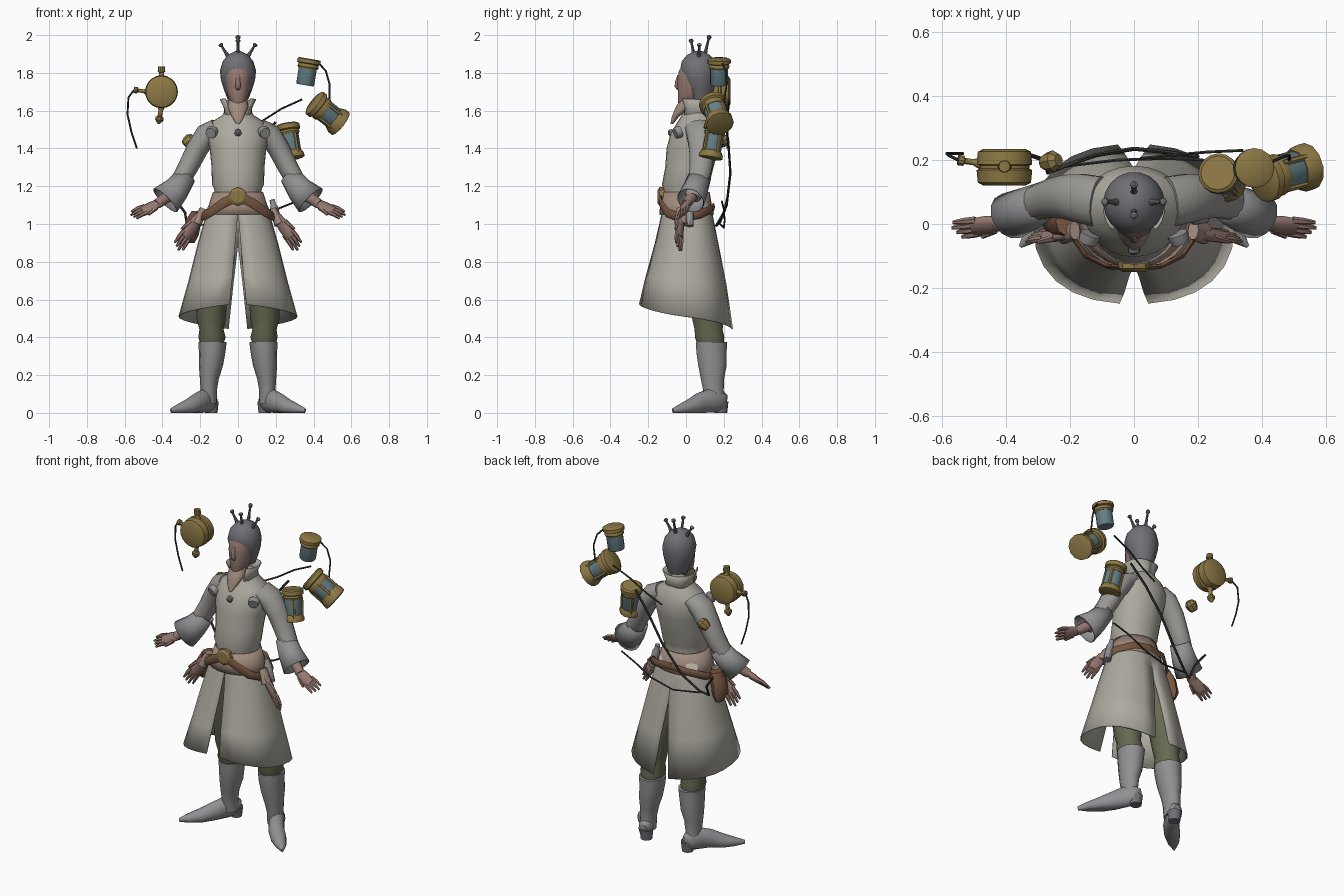
import bpy, bmesh
from math import sin, cos, pi, asin, copysign, radians
from mathutils import Vector as V

def mat(name, r, g, b):
    m = bpy.data.materials.new(name)
    m.diffuse_color = (r, g, b, 1)
    return m

COAT = mat("coat_cloth", .42, .40, .35)
GREY = mat("grey_leather", .28, .28, .29)
SLEEVE = mat("sleeve_cloth", .33, .32, .30)
DARK = mat("dark_cap", .16, .16, .18)
SKIN = mat("skin", .30, .19, .16)
TAN = mat("tan_sash", .36, .26, .21)
BROWN = mat("brown_leather", .18, .09, .05)
GREEN = mat("green_cloth", .13, .14, .08)
GOLD = mat("brass", .27, .19, .06)
TEAL = mat("teal_glass", .13, .22, .25)
BLACK = mat("cord", .04, .04, .04)

def make(name, verts, faces, m, mirror=False, thick=0, angle=50):
    me = bpy.data.meshes.new(name)
    me.from_pydata(verts, [], faces)
    bm = bmesh.new()
    bm.from_mesh(me)
    bmesh.ops.recalc_face_normals(bm, faces=bm.faces)
    bm.to_mesh(me)
    bm.free()
    me.materials.append(m)
    ob = bpy.data.objects.new(name, me)
    bpy.context.collection.objects.link(ob)
    bpy.ops.object.select_all(action='DESELECT')
    ob.select_set(True)
    bpy.context.view_layer.objects.active = ob
    bpy.ops.object.shade_smooth_by_angle(angle=radians(angle))
    if thick:
        ob.modifiers.new("thickness", 'SOLIDIFY').thickness = thick
    if mirror:
        ob.modifiers.new("mirror", 'MIRROR')
    return ob

# elliptical rings (x, y, z, width radius, depth radius) skinned along a path
def tube(name, pts, m, n=14, axis=None, up=(0, 1, 0), caps=True, floor=False, **kw):
    P = [V(p[:3]) for p in pts]
    verts, faces = [], []
    for i, p in enumerate(pts):
        t = V(axis) if axis else P[min(i + 1, len(P) - 1)] - P[max(i - 1, 0)]
        t.normalize()
        s = V(up).cross(t).normalized()
        q = t.cross(s)
        for j in range(n):
            a = 2 * pi * j / n
            v = P[i] + s * p[3] * cos(a) + q * p[-1] * sin(a)
            if floor:
                v.z = max(v.z, 0)
            verts.append(v)
    for i in range(len(P) - 1):
        for j in range(n):
            k = (j + 1) % n
            faces.append((i*n + j, i*n + k, (i+1)*n + k, (i+1)*n + j))
    if caps:
        faces += [tuple(range(n))[::-1], tuple(range((len(P)-1)*n, len(P)*n))]
    return make(name, verts, faces, m, **kw)

# half-round cloth panel: rows of (front z, back z, rx, ry, cy, front gap, back gap)
def panel(name, rows, m, n=12, e=.85, **kw):
    verts, faces = [], []
    for zf, zb, rx, ry, cy, gf, gb in rows:
        a0, a1 = asin((gf / rx)**(1/e)), pi - asin((gb / rx)**(1/e))
        for j in range(n + 1):
            u = j / n
            a = a0 + (a1 - a0) * u
            c, s = cos(a), sin(a)
            verts.append((rx * abs(s)**e, cy - copysign(ry * abs(c)**e, c), zf + (zb - zf) * u))
    w = n + 1
    for i in range(len(rows) - 1):
        for j in range(n):
            faces.append((i*w + j, i*w + j + 1, (i+1)*w + j + 1, (i+1)*w + j))
    return make(name, verts, faces, m, mirror=True, **kw)

# turned profile (t along axis, radius) between two points
def turned(name, a, b, prof, m, n=16, **kw):
    a, b = V(a), V(b)
    d = b - a
    up = (1, 0, 0) if abs(d.normalized().y) > .8 else (0, 1, 0)
    return tube(name, [(*(a + d * t), r) for t, r in prof], m, n=n, axis=tuple(d), up=up, angle=35, **kw)

def cord(name, pts, r=.005):
    return tube(name, [(*p, r) for p in pts], BLACK, n=6)

# palm with four fingers and a thumb
def hand(name, a, b, spread, m):
    a, b, s = V(a), V(b), V(spread).normalized()
    d, up = b - a, tuple(s)
    tube(name + "_palm", [(*a, .018, .026), (*(a + d*.3), .02, .034), (*(a + d*.62), .014, .034)], m, n=10, up=up, mirror=True)
    for k in range(4):
        o = s * (k - 1.5) * .018
        p, q = a + d*.5 + o, a + d*(1 - .06 * abs(k - 1)) + o * 1.2
        tube(f"{name}_finger_{k}", [(*p, .012), (*((p + q)/2 + V((0, 0, .004))), .011), (*q, .006)], m, n=6, up=up, mirror=True)
    p = a + d*.2 + s*.025
    tube(name + "_thumb", [(*p, .013), (*(p + d*.3 + s*.02), .007)], m, n=6, up=up, mirror=True)

Z = (0, 0, 1)

# boots and trousers
tube("boot_shaft", [(.155, .15, .05, .045, .055), (.155, .145, .12, .043, .056), (.152, .14, .18, .05, .063), (.143, .14, .25, .064, .077),
     (.137, .135, .32, .07, .082), (.135, .135, .375, .075, .085)], GREY, axis=Z, mirror=True)
tube("boot_foot", [(.14, .21, .055, .02, .04), (.145, .19, .06, .04, .055), (.175, .13, .065, .045, .065), (.215, .07, .05, .046, .055),
     (.265, .02, .03, .045, .042), (.315, -.03, .02, .032, .026), (.355, -.07, .012, .006, .012)], GREY, up=Z, floor=True, mirror=True)
turned("boot_heel", (.142, .185, 0), (.142, .185, .06), [(0, .033), (1, .04)], DARK, mirror=True)
tube("trouser_leg", [(.138, .13, .36, .06, .07), (.138, .125, .4, .072, .08), (.14, .12, .44, .064, .076), (.142, .115, .5, .077, .085),
     (.138, .1, .6, .08, .09), (.1, .06, .8, .08, .09), (.07, .03, 1.05, .06, .09)], GREEN, axis=Z, mirror=True)

# long coat: split skirt and torso
panel("coat_skirt", [(1.13, 1.13, .135, .12, .005, 0, 0), (1.03, 1.03, .175, .14, .005, .003, 0), (.9, .88, .215, .17, .005, .015, .001),
      (.72, .68, .262, .215, 0, .03, .025), (.575, .445, .315, .25, 0, .045, .05)], COAT, thick=.006)
tube("coat_torso", [(0, 0, 1.13, .13, .12), (0, -.003, 1.18, .124, .117), (0, -.002, 1.21, .138, .125), (0, .018, 1.3, .14, .128), (0, .035, 1.4, .15, .138),
     (0, .05, 1.48, .165, .132), (0, .06, 1.54, .14, .105), (0, .062, 1.575, .085, .085), (0, .06, 1.61, .06, .065)], COAT, n=24, axis=Z)
panel("collar", [(1.55, 1.57, .075, .075, .06, .035, 0), (1.61, 1.61, .068, .075, .06, .045, 0), (1.665, 1.655, .092, .09, .055, .065, 0)], COAT, thick=.005)
tube("neckcloth", [(0, -.075, 1.53, .008, .008), (0, -.055, 1.57, .035, .02), (0, -.01, 1.62, .055, .045), (0, .02, 1.66, .05, .05)], TAN, axis=Z)
turned("chest_button", (0, -.095, 1.48), (0, -.07, 1.485), [(0, .008), (.3, .018), (1, .018)], DARK)
turned("chest_badge", (.145, -.058, 1.48), (.135, -.03, 1.49), [(0, .028), (.6, .032), (1, .032)], GREY, mirror=True)
turned("shoulder_disc", (.185, .1, 1.515), (.165, .095, 1.48), [(0, .035), (.4, .05), (1, .055)], GREY, mirror=True)

# sleeves, flared cuffs and hands
tube("sleeve", [(.11, .07, 1.51, .05, .08), (.165, .08, 1.475, .062, .078), (.215, .085, 1.4, .058, .07), (.26, .08, 1.31, .054, .062),
     (.31, .065, 1.22, .05, .056), (.37, .035, 1.14, .038, .042)], SLEEVE, mirror=True)
tube("cuff", [(.275, .075, 1.255, .055, .06), (.325, .05, 1.185, .07, .068), (.385, .025, 1.125, .088, .074)], GREY, caps=False, thick=.005, mirror=True)
tube("forearm", [(.33, .05, 1.175, .034), (.43, .0, 1.105, .026)], SKIN, mirror=True)
hand("hand", (.41, .005, 1.115), (.565, -.02, 1.04), (-.3, -.75, -.65), SKIN)

# head: face, nose, ear guards, cap and knobbed spikes
tube("face", [(0, -.01, 1.63, .025, .03), (0, .01, 1.655, .046, .055), (0, .025, 1.7, .06, .07), (0, .035, 1.76, .07, .082),
     (0, .04, 1.81, .072, .08), (0, .055, 1.86, .06, .06)], SKIN, axis=Z)
tube("nose", [(0, -.035, 1.79, .01, .01), (0, -.047, 1.75, .012, .012), (0, -.046, 1.725, .016, .014), (0, -.036, 1.71, .01, .01)], SKIN, n=8, axis=Z)
tube("cap", [(0, .08, 1.66, .055, .055), (0, .075, 1.71, .074, .075), (0, .07, 1.76, .09, .088), (0, .065, 1.81, .096, .098),
     (0, .065, 1.86, .082, .09), (0, .066, 1.895, .054, .062), (0, .066, 1.915, .015, .02)], DARK, n=18, axis=Z)
for i, (x, y, z) in enumerate([(0, .125, 2), (0, .025, 1.98), (.095, .07, 1.955), (-.095, .07, 1.955)]):
    turned(f"cap_spike_{i}", (x*.5, .066 + (y - .066)*.5, 1.88), (x, y, z),
           [(0, .014), (.4, .008), (.78, .006), (.86, .012), (.95, .012), (1, .005)], DARK, n=8)

# waist sash, belt straps and buckle
tube("sash", [(0, .003, 1.05, .178, .145), (0, 0, 1.1, .155, .137), (0, 0, 1.17, .133, .125)], TAN, n=24, axis=Z, caps=False, thick=.006)
tube("belt_strap", [(0, -.138, 1.15, .008, .025), (.08, -.133, 1.11, .008, .025), (.15, -.1, 1.06, .008, .024), (.2, -.03, 1.03, .008, .022),
     (.185, .07, 1.05, .008, .022), (.1, .135, 1.08, .008, .022), (0, .145, 1.09, .008, .022)], BROWN, n=8, up=Z, mirror=True)
turned("buckle", (0, -.15, 1.145), (0, -.115, 1.145), [(0, .035), (.3, .05), (1, .05)], GOLD, n=8)

# spare gloves hanging at both hips, pouch at one
hand("spare_glove", (.205, -.03, 1.04), (.325, -.04, .865), (.75, -.45, .45), SKIN)
tube("spare_glove_cuff", [(.185, -.02, 1.08, .018, .03), (.22, -.03, 1.0, .028, .034)], TAN, n=10, mirror=True)
tube("pouch", [(-.25, .03, .9, .02, .03), (-.25, .02, .94, .042, .055), (-.235, .015, 1.02, .042, .055), (-.215, .01, 1.07, .03, .045)], BROWN, n=8, axis=Z)
turned("hip_vial", (.215, .02, .99), (.18, .02, 1.13), [(0, .022), (.7, .022), (.8, .014), (1, .014)], GREY, n=10)

# round brass flask with cap and two spouts
turned("flask_body", (-.405, .12, 1.7), (-.405, .235, 1.7), [(0, .065), (.08, .083), (.42, .087), (.46, .078), (.54, .078), (.58, .087), (.92, .083), (1, .065)], GOLD, n=20)
turned("flask_cap", (-.405, .18, 1.77), (-.405, .18, 1.835), [(0, .025), (.3, .014), (.5, .014), (.55, .02), (1, .018)], GOLD, n=10)
turned("flask_side_spout", (-.48, .19, 1.7), (-.55, .2, 1.71), [(0, .02), (.3, .01), (.7, .01), (.75, .017), (1, .017)], GOLD, n=10)
turned("flask_lower_spout", (-.405, .18, 1.63), (-.42, .18, 1.53), [(0, .022), (.3, .012), (.6, .012), (.65, .022), (.8, .022), (1, .006)], GOLD, n=10)
turned("small_fitting", (-.235, .2, 1.46), (-.285, .19, 1.42), [(0, .02), (.3, .034), (.7, .03), (1, .02)], GOLD, n=8)

# glass jars with brass ends: bottom, top, glass radius, rim radius, lid start, foot size
jars = [((.355, .175, 1.735), (.378, .175, 1.875), .048, .062, .62, 0),
        ((.545, .18, 1.53), (.4, .14, 1.645), .06, .075, .62, .28),
        ((.29, .13, 1.35), (.262, .16, 1.53), .05, .063, .68, .2)]
for i, (a, b, r, R, lid, foot) in enumerate(jars):
    d = V(b) - V(a)
    turned(f"jar_glass_{i}", a, b, [(0, r*.9), (.05, r), (.9, r)], TEAL)
    turned(f"jar_lid_{i}", a, b, [(lid, r*1.05), (lid + .06, R*.9), (.8, R*.85), (.83, R), (.96, R), (1, R*.85)], GOLD)
    if foot:
        turned(f"jar_foot_{i}", a, b, [(-.03, R*.7), (0, R), (foot*.5, R), (foot, r*1.06)], GOLD, n=12)
        for k in range(4):
            s = V((0, 1, 0)).cross(d).normalized()
            o = (s * cos(k*pi/2 + .7) + d.normalized().cross(s) * sin(k*pi/2 + .7)) * r
            tube(f"jar_{i}_cage_{k}", [(*(V(a) + d*t + o), .01) for t in (0, .7)], GOLD, n=6)

# tubes and slings behind the body
cord("flask_tube", [(-.55, .2, 1.71), (-.58, .215, 1.67), (-.585, .22, 1.58), (-.565, .22, 1.49), (-.535, .22, 1.4)])
cord("jar_tube", [(.42, .19, 1.86), (.465, .21, 1.81), (.485, .215, 1.74), (.485, .2, 1.64)])
cord("upper_sling", [(.34, .23, 1.66), (.23, .225, 1.61), (.12, .215, 1.54), (.02, .205, 1.49)])
cord("long_sling", [(.2, .21, 1.54), (.1, .225, 1.42), (0, .235, 1.27), (-.12, .215, 1.1), (-.22, .18, 1.01), (-.27, .16, .99),
     (-.28, .2, 1.06), (-.34, .22, 1.14)], .007)
cord("low_sling", [(.31, .19, 1.12), (.21, .2, 1.08), (.1, .205, 1.02), (-.05, .2, .98), (-.22, .18, 1.0)])
